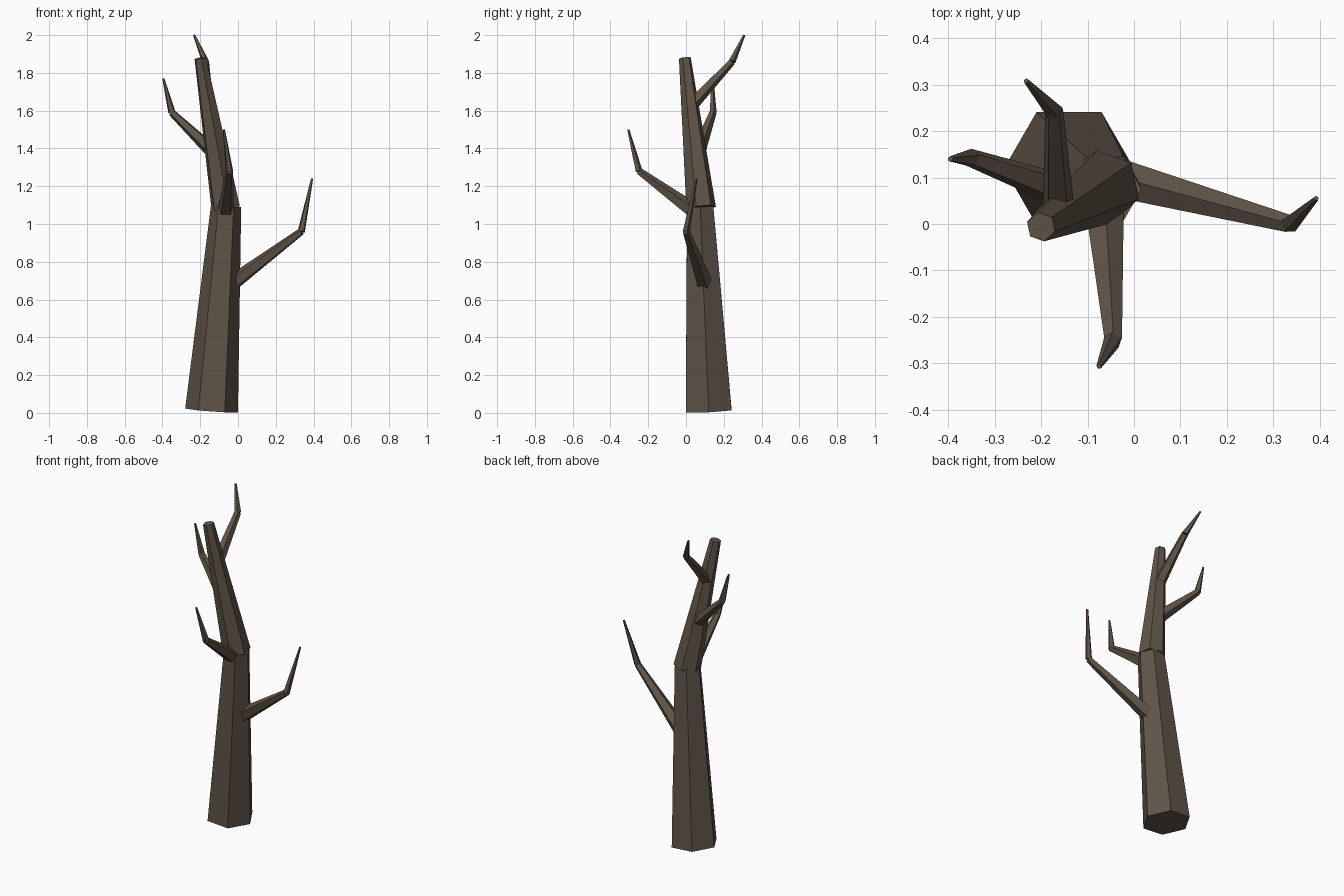
import bpy, bmesh, math
from mathutils import Vector, Matrix

if "Cube" in bpy.data.objects:
    bpy.data.objects.remove(bpy.data.objects["Cube"])

# One flat bark colour
bark = bpy.data.materials.new("bark_brown")
bark.use_nodes = True
colour = (0.115, 0.088, 0.064, 1)
bark.diffuse_color = colour
bark.node_tree.nodes["Principled BSDF"].inputs["Base Color"].default_value = colour


def limb(name, start, end, r1, r2, sides, roll=0):
    """Tapered flat-sided log whose caps are square to its axis."""
    start, end = Vector(start), Vector(end)
    axis = end - start
    turn = Vector((0, 0, 1)).rotation_difference(axis).to_matrix().to_4x4()
    place = Matrix.Translation((start + end) / 2) @ turn @ Matrix.Rotation(math.radians(roll), 4, "Z")
    bm = bmesh.new()
    bmesh.ops.create_cone(bm, cap_ends=True, segments=sides, radius1=r1,
                          radius2=r2, depth=axis.length, matrix=place)
    mesh = bpy.data.meshes.new(name)
    bm.to_mesh(mesh)
    bm.free()
    mesh.materials.append(bark)
    obj = bpy.data.objects.new(name, mesh)
    bpy.context.collection.objects.link(obj)


# Trunk in two leaning logs
limb("lower_trunk", (-0.14, 0.12, 0.013), (-0.063, 0.075, 1.095), 0.14, 0.08, 6, 30)
limb("upper_trunk", (-0.065, 0.08, 1.085), (-0.2, -0.006, 1.878), 0.08, 0.032, 6, 11)

# Branches: root, elbow, tip, root radius
branches = {
    "left_branch": ((-0.04, 0.1, 0.68), (0.335, 0.0, 0.96), (0.392, 0.055, 1.24), 0.045),
    "front_branch": ((-0.065, 0.05, 1.06), (-0.045, -0.25, 1.28), (-0.075, -0.306, 1.5), 0.045),
    "right_branch": ((-0.12, 0.06, 1.37), (-0.35, 0.142, 1.59), (-0.395, 0.14, 1.77), 0.04),
    "back_branch": ((-0.162, 0.02, 1.62), (-0.172, 0.243, 1.86), (-0.232, 0.308, 2.0), 0.036),
}
for name, (root, elbow, tip, radius) in branches.items():
    limb(name + "_base", root, elbow, radius, 0.02, 5)
    limb(name + "_tip", elbow, tip, 0.02, 0.006, 5)
